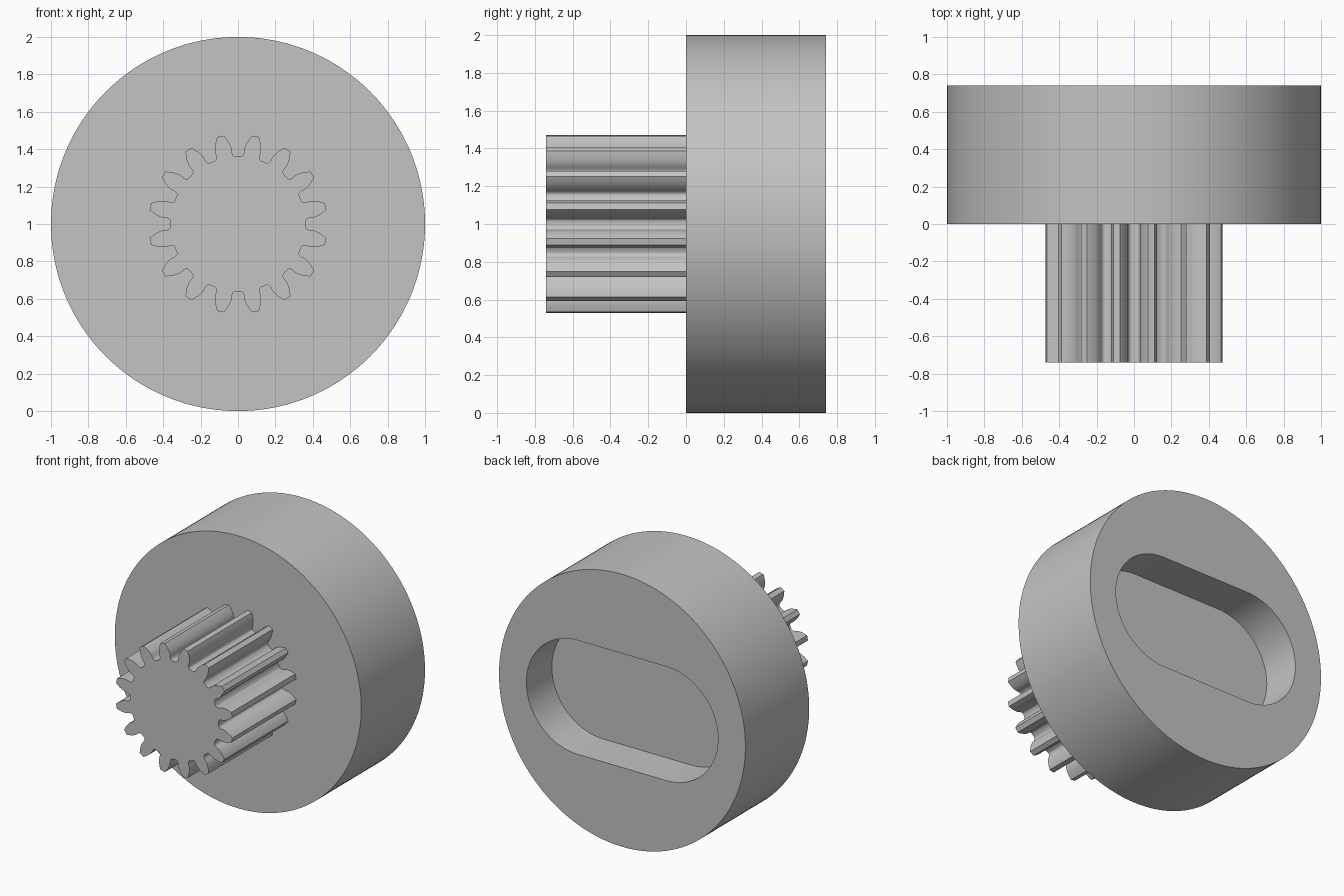
import bpy
import bmesh
from math import acos, cos, sin, tan, pi, radians

if "Cube" in bpy.data.objects:
    bpy.data.objects.remove(bpy.data.objects["Cube"], do_unlink=True)

CENTRE_Z = 1.0
DEPTH = 0.74

grey = bpy.data.materials.new("plain grey")
grey.use_nodes = True
colour = (0.55, 0.55, 0.55, 1.0)
grey.diffuse_color = colour
grey.node_tree.nodes["Principled BSDF"].inputs["Base Color"].default_value = colour


def prism(name, outline, y_front, y_back):
    """Extrude an outline of (x, z) points along y."""
    bm = bmesh.new()
    face = bm.faces.new([bm.verts.new((x, y_front, z + CENTRE_Z)) for x, z in outline])
    extruded = bmesh.ops.extrude_face_region(bm, geom=[face])["geom"]
    moved = [v for v in extruded if isinstance(v, bmesh.types.BMVert)]
    bmesh.ops.translate(bm, verts=moved, vec=(0, y_back - y_front, 0))
    bmesh.ops.recalc_face_normals(bm, faces=bm.faces)
    mesh = bpy.data.meshes.new(name)
    bm.to_mesh(mesh)
    bm.free()
    mesh.materials.append(grey)
    obj = bpy.data.objects.new(name, mesh)
    bpy.context.collection.objects.link(obj)
    return obj


def activate(obj):
    bpy.ops.object.select_all(action="DESELECT")
    obj.select_set(True)
    bpy.context.view_layer.objects.active = obj


def arc(cx, radius, start, end, steps):
    angles = [start + (end - start) * i / steps for i in range(steps + 1)]
    return [(cx + radius * cos(a), radius * sin(a)) for a in angles]


def gear_outline(teeth, root, pitch, tip, pressure):
    """Involute teeth with rounded roots, gaps lying on the axes."""
    base = pitch * cos(pressure)
    half_base = pi / (2 * teeth) + tan(pressure) - pressure
    flank = [(root, 0.152), (root + 0.004, 0.132), (root + 0.012, 0.119),
             (root + 0.024, 0.113)]
    for i in range(9):
        r = base + (tip - base) * i / 8
        a = acos(min(1, base / r))
        flank.append((r, half_base - (tan(a) - a)))
    points = []
    for k in range(teeth):
        mid = 2 * pi * (k + 0.5) / teeth
        tooth = [(r, mid - h) for r, h in flank] + [(r, mid + h) for r, h in reversed(flank)]
        points += [(r * cos(a), r * sin(a)) for r, a in tooth]
    return points


# Large disc with a round-ended pocket in its back
disc = prism("disc", arc(0, 1, 0, 2 * pi, 160)[:-1], 0, DEPTH)
slot = arc(0.36, 0.418, -pi / 2, pi / 2, 40) + arc(-0.36, 0.418, pi / 2, 1.5 * pi, 40)
cutter = prism("pocket_cutter", slot, DEPTH - 0.295, DEPTH + 0.2)
cutter.hide_render = True
activate(disc)
cut = disc.modifiers.new("pocket", "BOOLEAN")
cut.operation = "DIFFERENCE"
cut.solver = "EXACT"
cut.object = cutter
bpy.ops.object.modifier_apply(modifier=cut.name)
bpy.data.objects.remove(cutter, do_unlink=True)

# Toothed pinion on the front
pinion = prism("pinion", gear_outline(16, 0.36, 0.425, 0.478, radians(20)), -DEPTH, 0.005)

for part in (disc, pinion):
    activate(part)
    bpy.ops.object.shade_smooth_by_angle(angle=radians(30))
